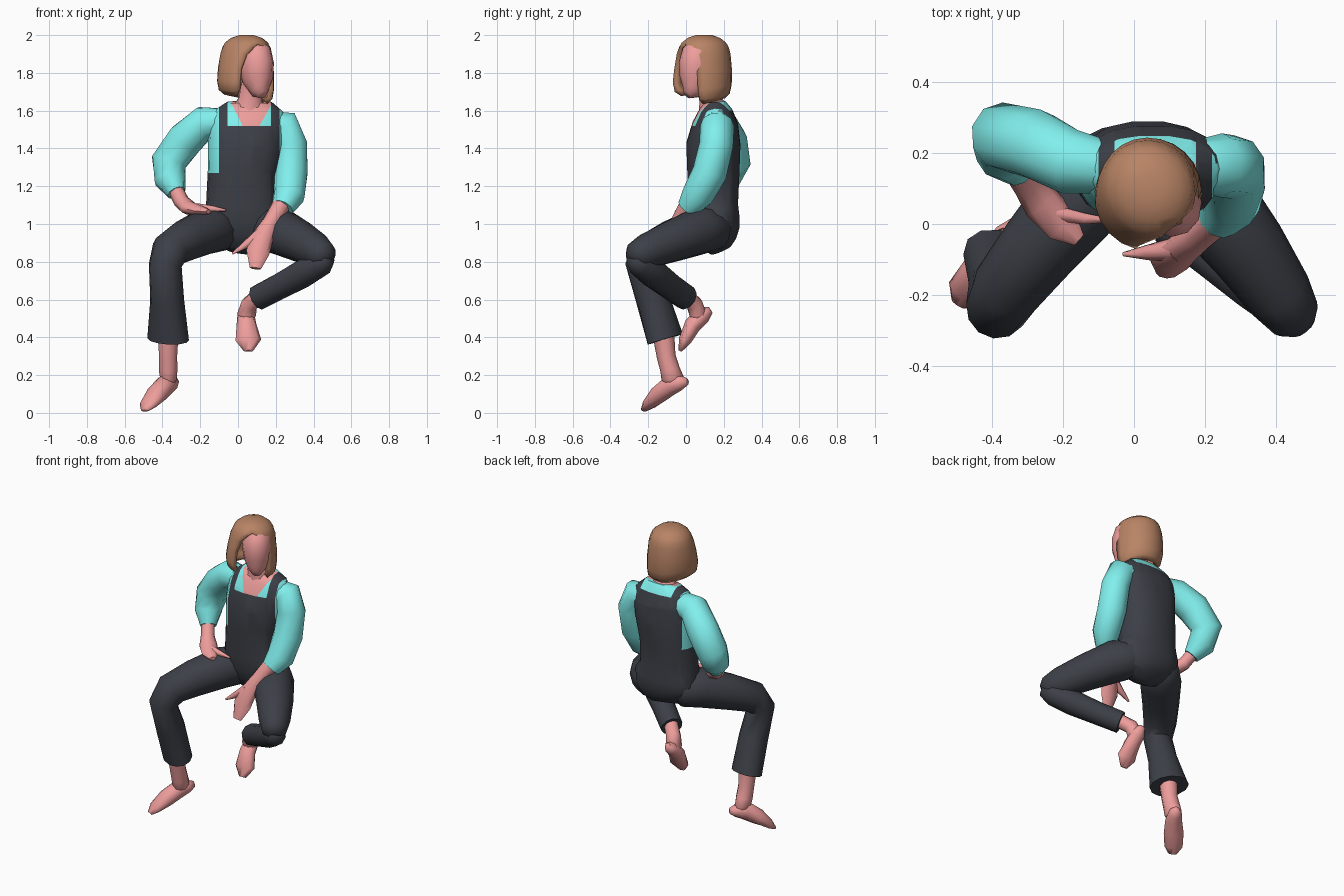
import bpy, bmesh
from math import sin, cos, pi, radians, copysign
from mathutils import Vector, Matrix


def material(name, rgb):
    m = bpy.data.materials.new(name)
    m.diffuse_color = (*rgb, 1)
    return m


DARK = material("denim", (0.045, 0.05, 0.062))
TEAL = material("shirt", (0.22, 0.87, 0.85))
SKIN = material("skin", (0.85, 0.34, 0.33))
HAIR = material("hair", (0.48, 0.23, 0.13))


def finish(name, bm, mats, angle=50):
    bmesh.ops.recalc_face_normals(bm, faces=bm.faces)
    me = bpy.data.meshes.new(name)
    bm.to_mesh(me)
    bm.free()
    ob = bpy.data.objects.new(name, me)
    bpy.context.collection.objects.link(ob)
    for m in mats:
        me.materials.append(m)
    bpy.ops.object.select_all(action='DESELECT')
    ob.select_set(True)
    bpy.context.view_layer.objects.active = ob
    bpy.ops.object.shade_smooth_by_angle(angle=radians(angle))
    return ob


def skin_rings(bm, rings, closed=True):
    n = len(rings[0])
    for r, s in zip(rings, rings[1:]):
        for i in range(n if closed else n - 1):
            j = (i + 1) % n
            bm.faces.new((r[i], r[j], s[j], s[i]))


# Tube through rings (x, y, z, half width[, half depth]); hint is the width direction
def tube_mesh(rings, hint, sides, power=1.0):
    bm = bmesh.new()
    pts = [Vector(r[:3]) for r in rings]
    loops = []
    for k, r in enumerate(rings):
        t = Vector()
        if k > 0:
            t += (pts[k] - pts[k - 1]).normalized()
        if k < len(pts) - 1:
            t += (pts[k + 1] - pts[k]).normalized()
        t.normalize()
        h = Vector(hint)
        u = (h - t * h.dot(t)).normalized()
        v = t.cross(u)
        loop = []
        for i in range(sides):
            c, s = cos(2 * pi * i / sides), sin(2 * pi * i / sides)
            c, s = copysign(abs(c) ** power, c), copysign(abs(s) ** power, s)
            loop.append(bm.verts.new(pts[k] + u * r[3] * c + v * r[-1] * s))
        loops.append(loop)
    skin_rings(bm, loops)
    bm.faces.new(loops[0])
    bm.faces.new(loops[-1])
    return bm


def tube(name, mat, rings, hint=(0, 1, 0), sides=10):
    return finish(name, tube_mesh(rings, hint, sides), [mat], 65)


# Torso: one body, cut along the clothing borders and coloured by region
bm = tube_mesh([(.02, .185, .865, .09, .06), (.025, .17, .90, .16, .10), (.03, .16, .96, .205, .125),
                (.03, .15, 1.03, .215, .135), (.02, .145, 1.10, .19, .132), (.025, .145, 1.28, .185, .14),
                (.04, .145, 1.42, .20, .145), (.055, .155, 1.53, .205, .122), (.06, .155, 1.60, .18, .092),
                (.06, .15, 1.645, .12, .06)], (1, 0, 0), 18, .85)
NECK = [(Vector((.12, 0, 1.53)), Vector((-.09, 0, .05))), (Vector((.02, 0, 1.53)), Vector((.12, 0, .06)))]
cuts = [((x, 0, 0), (1, 0, 0)) for x in (-.13, -.10, -.055, .175, .22)]
cuts += [((0, 0, z), (0, 0, 1)) for z in (1.27, 1.52, 1.60)] + [((0, .17, 0), (0, 1, 0))] + NECK
for co, no in cuts:
    bmesh.ops.bisect_plane(bm, geom=bm.verts[:] + bm.edges[:] + bm.faces[:], plane_co=co, plane_no=no)
for f in bm.faces:
    c = f.calc_center_median()
    strap = -.10 < c.x < -.055 or .175 < c.x < .22
    if c.z < 1.27 or strap:
        f.material_index = 0
    elif c.y > .17:
        f.material_index = 0 if c.z < 1.60 and -.13 < c.x < .24 else 1
    elif c.z < 1.52:
        f.material_index = 0 if -.10 < c.x < .22 else 1
    else:
        f.material_index = 2 if all((c - co).dot(no) > 0 for co, no in NECK) else 1
finish("torso", bm, [DARK, TEAL, SKIN])

# Sleeves
tube("right_sleeve", TEAL, [(-.08, .16, 1.54, .075), (-.18, .175, 1.535, .092), (-.28, .225, 1.445, .10),
                            (-.365, .245, 1.33, .098), (-.36, .20, 1.235, .085), (-.325, .15, 1.165, .05)])
tube("left_sleeve", TEAL, [(.17, .165, 1.53, .07), (.245, .165, 1.52, .09), (.28, .16, 1.42, .09),
                           (.28, .125, 1.27, .092), (.27, .06, 1.15, .085), (.235, .01, 1.085, .06)])

# Forearms, hands, thumbs
tube("right_hand", SKIN, [(-.34, .17, 1.20, .04), (-.30, .11, 1.12, .042), (-.26, .06, 1.085, .055, .038),
                          (-.20, -.005, 1.07, .05, .028), (-.155, -.045, 1.065, .02, .012)], (.7, .7, 0), 8)
tube("right_finger", SKIN, [(-.22, .03, 1.085, .025), (-.14, .015, 1.08, .018), (-.065, .01, 1.073, .006)],
     (0, 0, 1), 6)
tube("left_hand", SKIN, [(.235, .02, 1.11, .05), (.175, -.035, 1.01, .046), (.13, -.075, .93, .058, .038),
                         (.105, -.105, .85, .062, .03), (.092, -.14, .765, .03, .014)], (1, 0, 0), 8)
tube("left_thumb", SKIN, [(.12, -.07, .95, .035), (.04, -.08, .89, .022), (-.03, -.085, .843, .006)], sides=6)

# Trouser legs
tube("right_trouser_leg", DARK, [(-.03, .205, .975, .05), (-.07, .16, .975, .115), (-.16, .06, .965, .125),
                                 (-.27, -.07, .915, .112), (-.36, -.185, .86, .10), (-.385, -.235, .78, .088),
                                 (-.375, -.175, .60, .09), (-.37, -.11, .39, .12, .088)], (.8, -.6, 0), 12)
tube("left_thigh", DARK, [(.09, .205, .97, .05), (.13, .16, .975, .115), (.21, .07, .965, .128),
                          (.32, -.07, .91, .112), (.41, -.20, .86, .095), (.455, -.265, .83, .075),
                          (.475, -.29, .815, .04)], (.8, .6, 0), 12)
tube("left_trouser_shin", DARK, [(.48, -.285, .82, .04), (.44, -.245, .795, .072), (.34, -.17, .735, .077),
                                 (.22, -.085, .67, .07), (.105, .0, .61, .068)], (0, 0, 1))

# Bare ankles and feet
tube("right_ankle", SKIN, [(-.37, -.12, .42, .058), (-.37, -.105, .30, .05), (-.37, -.085, .23, .052),
                           (-.368, -.07, .18, .06, .045), (-.37, -.07, .14, .03)])
tube("right_foot", SKIN, [(-.33, .005, .165, .02), (-.35, -.03, .16, .042), (-.38, -.08, .15, .05, .058),
                          (-.43, -.14, .10, .06, .05), (-.475, -.195, .045, .055, .028),
                          (-.492, -.225, .014, .025, .01)], (.82, -.58, 0), 8)
tube("left_ankle", SKIN, [(.12, -.01, .625, .045), (.06, .045, .575, .045), (.045, .065, .52, .05),
                          (.045, .055, .48, .03)], (1, 0, 0))
tube("left_foot", SKIN, [(.045, .13, .545, .02), (.042, .09, .52, .045), (.045, .035, .465, .053, .045),
                         (.055, -.005, .385, .068, .034), (.055, -.032, .328, .025, .01)], (1, 0, 0), 8)

# Neck and head, the head turned to its left
tube("neck", SKIN, [(.06, .145, 1.60, .085, .10), (.065, .125, 1.66, .055, .065), (.07, .10, 1.76, .05)])
head = tube_mesh([(0, -.07, -.145, .025), (0, -.045, -.125, .05, .055), (0, -.02, -.07, .077, .09),
                  (0, 0, .01, .092, .108), (0, .015, .075, .085, .102), (0, .035, .12, .05, .07)], (1, 0, 0), 12)
TURN = Matrix.Rotation(radians(32), 4, 'Z')
head.transform(Matrix.Translation((.095, .065, 1.83)) @ TURN)
finish("head", head, [SKIN], 80)

# Bob haircut: rings (z, half width, half depth, half opening angle at the face), flared to its right
bm = bmesh.new()
loops = []
N = 18
for z, a, b, gap in [(2.0, .035, .045, 0), (1.985, .08, .09, 0), (1.96, .112, .122, 0), (1.935, .125, .135, 18),
                     (1.90, .135, .143, 34), (1.82, .143, .15, 45), (1.74, .145, .148, 46),
                     (1.69, .138, .136, 47), (1.665, .11, .11, 54)]:
    low = min(1, max(0, (1.93 - z) / .2))
    row = []
    for i in range(N + 1):
        p = radians(gap + (360 - 2 * gap) * i / N)
        flare = 1 + .17 * low * max(0, cos(p - radians(305)))
        drop = low * (.03 * max(0, cos(p - radians(50))) ** 2 - .02 * max(0, cos(p - radians(250))))
        row.append(bm.verts.new((a * sin(p) * flare, -b * cos(p) * flare, z - drop)))
    loops.append(row)
skin_rings(bm, loops, closed=False)
bm.faces.new(loops[0][:-1])
bmesh.ops.remove_doubles(bm, verts=bm.verts, dist=.0005)
bm.transform(Matrix.Translation((.045, .095, 0)) @ TURN)
hair = finish("hair", bm, [HAIR], 60)
mod = hair.modifiers.new("thickness", 'SOLIDIFY')
mod.thickness = .03
mod.offset = -1
